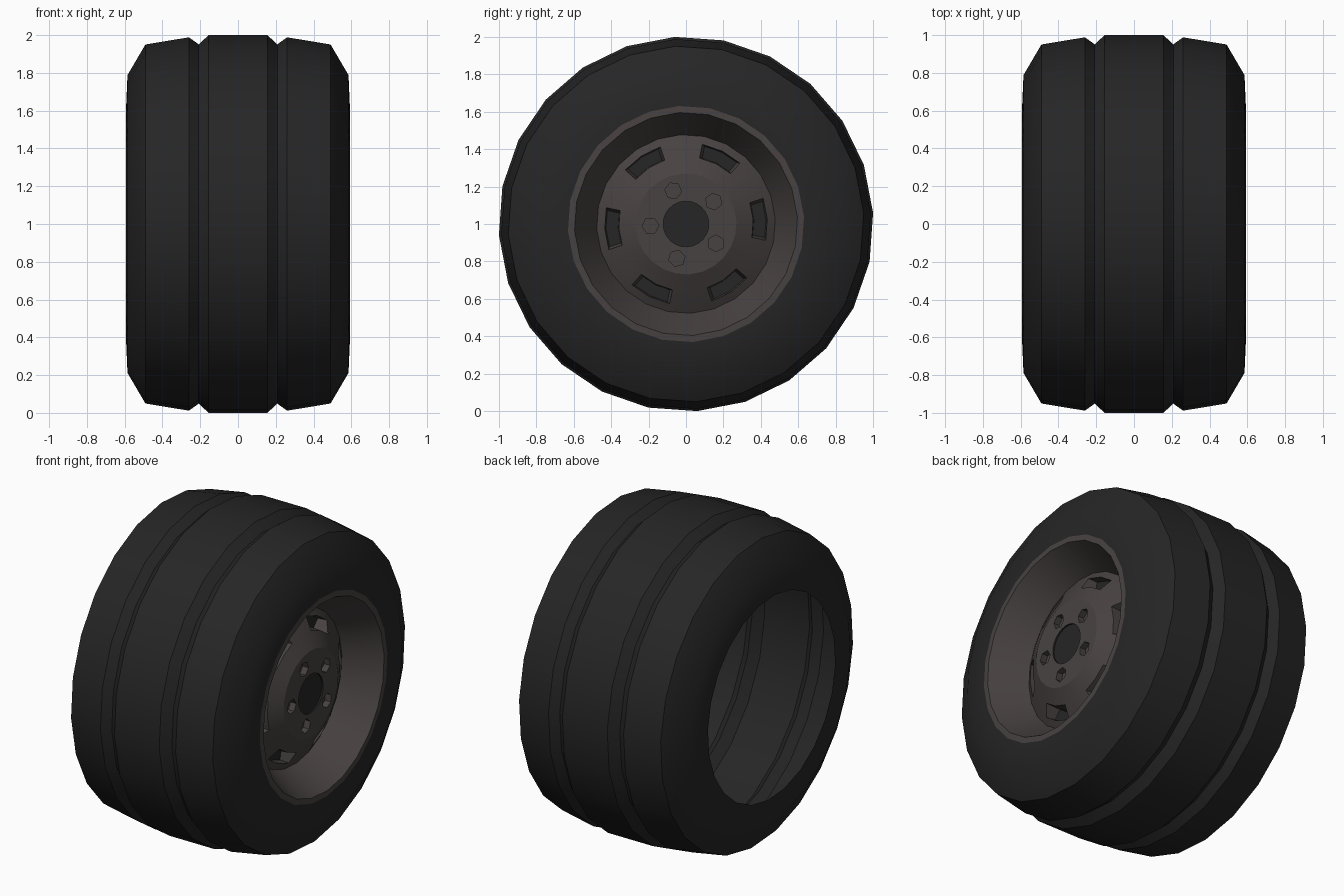
import bpy, bmesh, math
from mathutils import Vector

if "Cube" in bpy.data.objects:
    bpy.data.objects.remove(bpy.data.objects["Cube"])

SIDES = 24
PHASE = math.radians(3.4)
HUB_X = 0.505


def material(name, colour):
    m = bpy.data.materials.new(name)
    m.diffuse_color = (*colour, 1)
    m.use_nodes = True
    m.node_tree.nodes["Principled BSDF"].inputs["Base Color"].default_value = m.diffuse_color
    return m


rubber = material("black rubber", (0.019, 0.019, 0.019))
metal = material("brown grey metal", (0.064, 0.055, 0.053))


def point(x, r, a):
    return Vector((x, r * math.cos(a), 1 + r * math.sin(a)))


def ring(bm, x, r):
    return [bm.verts.new(point(x, r, PHASE + math.tau * i / SIDES)) for i in range(SIDES)]


def bridge(bm, a, b, mat=0, skip=lambda i: False):
    n = len(a)
    for i in range(n):
        if not skip(i):
            j = (i + 1) % n
            bm.faces.new((a[i], b[i], b[j], a[j])).material_index = mat


def finish(bm, name, mats, angle):
    me = bpy.data.meshes.new(name)
    bm.to_mesh(me)
    bm.free()
    ob = bpy.data.objects.new(name, me)
    bpy.context.collection.objects.link(ob)
    for m in mats:
        me.materials.append(m)
    bpy.ops.object.select_all(action='DESELECT')
    ob.select_set(True)
    bpy.context.view_layer.objects.active = ob
    bpy.ops.object.shade_smooth_by_angle(angle=math.radians(angle))
    return ob


# Tyre: a thin open shell with two tread grooves
half = [(0.155, 1.002), (0.208, 0.953), (0.26, 0.99), (0.49, 0.952), (0.585, 0.79), (0.592, 0.63)]
profile = [(-x, r) for x, r in reversed(half)] + half
bm = bmesh.new()
rings = [ring(bm, x, r) for x, r in profile]
for a, b in zip(rings, rings[1:]):
    bridge(bm, b, a)
bmesh.ops.recalc_face_normals(bm, faces=bm.faces)
finish(bm, "tyre", [rubber], 35)

# Rim: lip, tapered barrel and domed disc
bm = bmesh.new()
rim_profile = [(0.592, 0.632), (0.594, 0.597), (0.385, 0.478), (0.412, 0.435), (0.455, 0.36), (HUB_X, 0.27)]
rings = [ring(bm, x, r) for x, r in rim_profile]
WINDOW_BAND = 3


def in_window(i):
    return i % 4 in (3, 0)      # two segments out of every four


for k, (a, b) in enumerate(zip(rings, rings[1:])):
    bridge(bm, a, b, 0, in_window if k == WINDOW_BAND else (lambda i: False))

# Six recessed windows with dark floors
outer, inner = rings[WINDOW_BAND], rings[WINDOW_BAND + 1]
for k in range(6):
    ids = [(4 * k + d) % SIDES for d in (-1, 0, 1)]
    loop = [outer[i] for i in ids] + [inner[i] for i in reversed(ids)]
    centre = sum((v.co for v in loop), Vector()) / 6
    floor = []
    for v in loop:
        co = centre + (v.co - centre) * 0.86
        floor.append(bm.verts.new((0.36, co.y, co.z)))
    bridge(bm, loop, floor)
    bm.faces.new((floor[0], floor[1], floor[4], floor[5])).material_index = 1
    bm.faces.new((floor[1], floor[2], floor[3], floor[4])).material_index = 1

# Hub plate with five hexagonal bolt recesses and a centre bore
bore = ring(bm, HUB_X, 0.122)
hexes = []
for k in range(5):
    a = math.radians(111 + 72 * k)
    c = point(HUB_X, 0.19, a)
    hexes.append([bm.verts.new(c + Vector((0, 0.045 * math.cos(a + t), 0.045 * math.sin(a + t))))
                  for t in (math.tau * i / 6 for i in range(6))])
edges = []
for loop in [rings[-1], bore] + hexes:
    for i, v in enumerate(loop):
        w = loop[(i + 1) % len(loop)]
        edges.append(bm.edges.get((v, w)) or bm.edges.new((v, w)))
bmesh.ops.triangle_fill(bm, edges=edges, use_beauty=True, use_dissolve=False, normal=(1, 0, 0))
for loop, depth, mat in [(bore, 0.01, 1)] + [(h, 0.04, 0) for h in hexes]:
    # drop any fill inside the opening, then add walls and a floor
    inside = [f for f in bm.faces if all(v in loop for v in f.verts)]
    if inside:
        bmesh.ops.delete(bm, geom=inside, context='FACES_ONLY')
    low = [bm.verts.new(v.co - Vector((depth, 0, 0))) for v in loop]
    bridge(bm, loop, low, mat)
    bm.faces.new(low).material_index = mat
bmesh.ops.recalc_face_normals(bm, faces=bm.faces)
bm.normal_update()
if sum(f.normal.x * f.calc_area() for f in bm.faces) < 0:
    bmesh.ops.reverse_faces(bm, faces=bm.faces)
finish(bm, "wheel_rim", [metal, rubber], 28)
